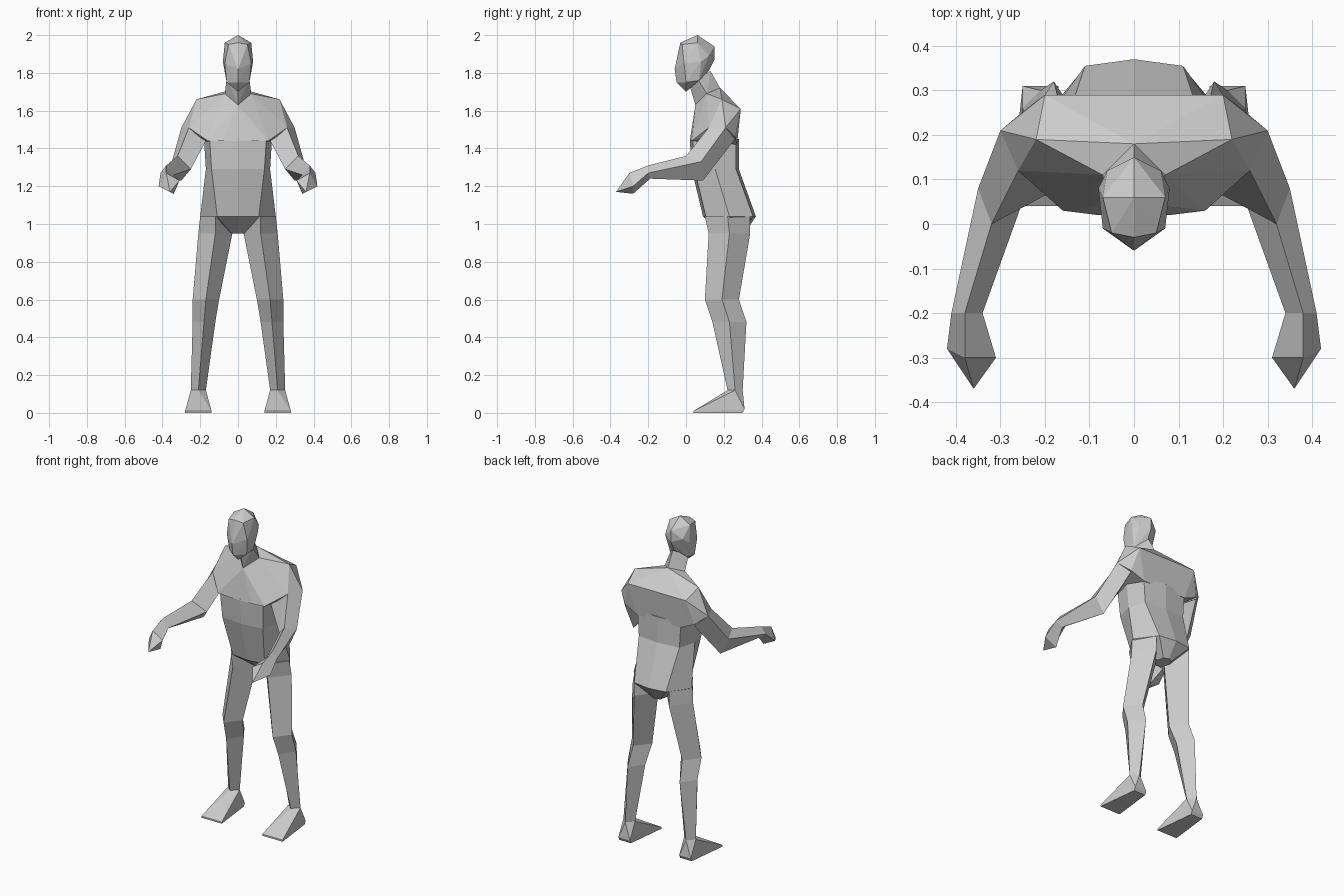
import bpy
import bmesh

cube = bpy.data.objects.get("Cube")
if cube:
    bpy.data.objects.remove(cube, do_unlink=True)

grey = bpy.data.materials.new("plain_grey")
grey.use_nodes = True
tint = (.6, .6, .6, 1)
grey.diffuse_color = tint
grey.node_tree.nodes["Principled BSDF"].inputs["Base Color"].default_value = tint


def finish(name, bm):
    bmesh.ops.recalc_face_normals(bm, faces=bm.faces[:])
    mesh = bpy.data.meshes.new(name)
    bm.to_mesh(mesh)
    bm.free()
    mesh.materials.append(grey)
    part = bpy.data.objects.new(name, mesh)
    bpy.context.collection.objects.link(part)


def loft(name, rings):
    """Skin a row of equal rings and close both ends."""
    bm = bmesh.new()
    rows = [[bm.verts.new(point) for point in ring] for ring in rings]
    for lower, upper in zip(rows, rows[1:]):
        for i in range(len(lower)):
            bm.faces.new((lower[i - 1], lower[i], upper[i], upper[i - 1]))
    bm.faces.new(rows[0])
    bm.faces.new(rows[-1])
    finish(name, bm)


def hull(name, *groups):
    """Wrap the tightest faceted skin around groups of points."""
    bm = bmesh.new()
    for group in groups:
        for point in group:
            bm.verts.new(point)
    result = bmesh.ops.convex_hull(bm, input=bm.verts[:])
    inside = {item for item in result["geom_interior"]
              if isinstance(item, bmesh.types.BMVert)}
    bmesh.ops.delete(bm, geom=list(inside), context="VERTS")
    finish(name, bm)


def middle(y, z):
    return [(0, y, z)]


def pair(wide, y, z, x=0):
    return [(x - wide, y, z), (x + wide, y, z)]


def diamond(x, y, z, wide, deep):
    """Four-sided limb section with a ridge at front, side and back."""
    return [(x, y - deep, z), (x + wide, y, z), (x, y + deep, z), (x - wide, y, z)]


def trunk(z, front, back, panel, wide):
    """Eight-sided body section, slightly bowed at front and back."""
    bow = .015
    left = [(0, front, z), (panel, front + bow, z),
            (wide, (front + back) / 2, z), (panel, back - bow, z)]
    right = [(-x, y, z) for x, y, z in reversed(left[1:])]
    return left + [(0, back, z)] + right


# Head: crown, brow, face, cheeks, skull, jaw and chin
hull("head",
     middle(y=.06, z=2), pair(wide=.07, y=.06, z=1.96),
     middle(y=-.03, z=1.96), pair(wide=.05, y=-.02, z=1.95),
     middle(y=-.06, z=1.82), pair(wide=.07, y=-.01, z=1.85),
     pair(wide=.08, y=.08, z=1.86), pair(wide=.06, y=.12, z=1.89),
     middle(y=.15, z=1.94), middle(y=.15, z=1.87), middle(y=.12, z=1.81),
     pair(wide=.06, y=0, z=1.75), pair(wide=.06, y=.07, z=1.76),
     middle(y=-.05, z=1.75), middle(y=0, z=1.7))

# Neck
hull("neck",
     middle(y=.05, z=1.63), pair(wide=.07, y=.11, z=1.69), middle(y=.18, z=1.72),
     middle(y=.02, z=1.73), pair(wide=.06, y=.06, z=1.77), middle(y=.13, z=1.81))

# Chest: collar, shoulders, upper back, arm roots and lower edge
hull("chest",
     middle(y=.18, z=1.72), pair(wide=.07, y=.11, z=1.69), middle(y=.05, z=1.63),
     pair(wide=.22, y=.19, z=1.66), pair(wide=.2, y=.29, z=1.61),
     pair(wide=.3, y=.21, z=1.51), pair(wide=.26, y=.12, z=1.51),
     pair(wide=.24, y=.26, z=1.46), pair(wide=.15, y=.27, z=1.42),
     pair(wide=.16, y=.03, z=1.44), pair(wide=.08, y=.02, z=1.44))

# Abdomen, waist, seat and crotch
loft("torso", [
    trunk(z=1.45, front=.02, back=.28, panel=.15, wide=.18),
    trunk(z=1.29, front=.03, back=.28, panel=.14, wide=.17),
    trunk(z=1.04, front=.09, back=.37, panel=.11, wide=.2),
    trunk(z=.95, front=.2, back=.31, panel=.03, wide=.04)])

# Arm sections, each running top, outer, bottom, inner
shoulder = [(.26, .12, 1.51), (.3, .21, 1.51), (.24, .26, 1.45), (.17, .08, 1.44)]
elbow = [(.32, 0, 1.36), (.35, .08, 1.33), (.3, .09, 1.23), (.25, .05, 1.29)]
wrist = [(.38, -.2, 1.31), (.41, -.2, 1.27), (.37, -.19, 1.24), (.34, -.2, 1.26)]
knuckles = [(.38, -.3, 1.27), (.42, -.28, 1.2), (.34, -.28, 1.16), (.31, -.3, 1.23)]
fingertip = [(.36, -.37, 1.17)]

# Leg sections: hip, thigh, knee, calf, ankle
leg = [
    diamond(x=.12, y=.22, z=1.04, wide=.08, deep=.12),
    diamond(x=.12, y=.23, z=.95, wide=.09, deep=.11),
    diamond(x=.17, y=.19, z=.6, wide=.07, deep=.09),
    diamond(x=.18, y=.23, z=.48, wide=.06, deep=.09),
    diamond(x=.21, y=.26, z=.12, wide=.04, deep=.04)]

# Foot: ankle, wide toe edge and narrower heel
foot = (diamond(x=.21, y=.26, z=.12, wide=.04, deep=.04)
        + pair(x=.21, wide=.07, y=.04, z=0) + pair(x=.21, wide=.07, y=.04, z=.01)
        + pair(x=.21, wide=.04, y=.3, z=0) + pair(x=.21, wide=.04, y=.31, z=.02))

for side, sign in (("left", 1), ("right", -1)):
    def place(points):
        return [(sign * x, y, z) for x, y, z in points]

    loft(side + "_arm", [place(ring) for ring in (shoulder, elbow, wrist, knuckles)])
    hull(side + "_hand", place(knuckles), place(fingertip))
    loft(side + "_leg", [place(ring) for ring in leg])
    hull(side + "_foot", place(foot))
